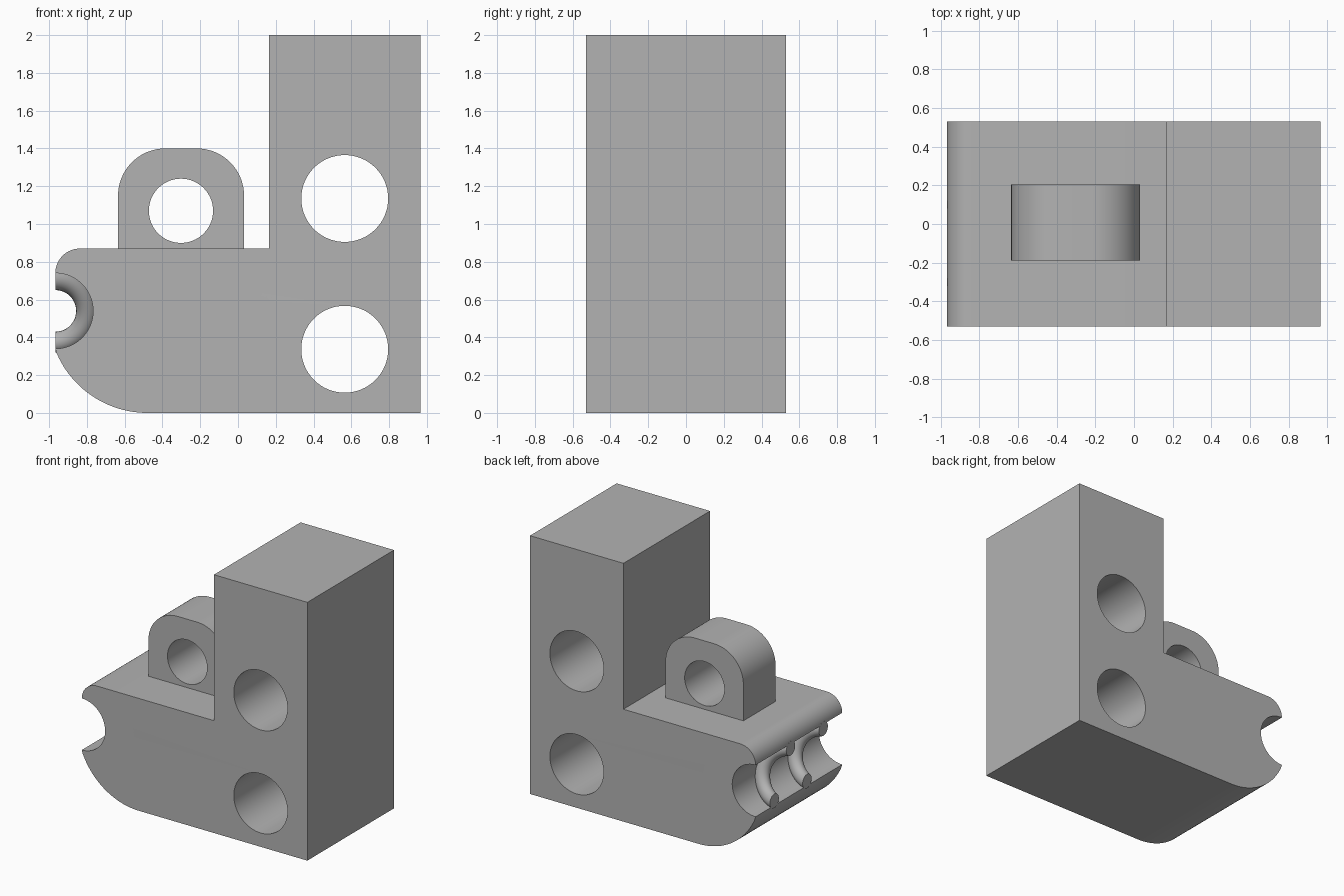
import bpy, bmesh
from math import sin, cos, pi, radians
from mathutils import Matrix

cube = bpy.data.objects.get("Cube")
if cube:
    bpy.data.objects.remove(cube, do_unlink=True)

grey = bpy.data.materials.new("plain grey")
grey.use_nodes = True
colour = (0.45, 0.45, 0.45, 1)
grey.diffuse_color = colour
grey.node_tree.nodes["Principled BSDF"].inputs["Base Color"].default_value = colour


def arc(cx, cz, r, start, end, steps=24):
    """Points on an arc, angles in degrees."""
    angles = [radians(start + (end - start) * i / steps) for i in range(steps + 1)]
    return [(cx + r * cos(a), cz + r * sin(a)) for a in angles]


def circle(cx, cz, r):
    return arc(cx, cz, r, 0, 360, 64)[:-1]


def finish(name, bm):
    bmesh.ops.recalc_face_normals(bm, faces=bm.faces)
    mesh = bpy.data.meshes.new(name)
    bm.to_mesh(mesh)
    bm.free()
    mesh.materials.append(grey)
    obj = bpy.data.objects.new(name, mesh)
    bpy.context.collection.objects.link(obj)
    bpy.ops.object.select_all(action='DESELECT')
    obj.select_set(True)
    bpy.context.view_layer.objects.active = obj
    bpy.ops.object.shade_smooth_by_angle(angle=radians(30))
    return obj


def plate(name, loops, half_depth, y=0):
    """Extrude a front outline with holes along y."""
    curve = bpy.data.curves.new(name + " outline", 'CURVE')
    curve.dimensions = '2D'
    curve.fill_mode = 'BOTH'
    curve.extrude = half_depth
    for loop in loops:
        spline = curve.splines.new('POLY')
        spline.points.add(len(loop) - 1)
        for point, (px, pz) in zip(spline.points, loop):
            point.co = (px, pz, 0, 1)
        spline.use_cyclic_u = True
    helper = bpy.data.objects.new(name + " outline", curve)
    bpy.context.collection.objects.link(helper)
    bpy.context.view_layer.update()
    mesh = bpy.data.meshes.new_from_object(
        helper.evaluated_get(bpy.context.evaluated_depsgraph_get()))
    bm = bmesh.new()
    bm.from_mesh(mesh)
    bpy.data.objects.remove(helper, do_unlink=True)
    bpy.data.curves.remove(curve)
    bpy.data.meshes.remove(mesh)
    bmesh.ops.remove_doubles(bm, verts=bm.verts, dist=0.0001)
    bm.transform(Matrix.Translation((0, y, 0)) @ Matrix.Rotation(pi / 2, 4, 'X'))
    return finish(name, bm)


# L-shaped body with a half-round groove in its nose and two through holes
nose_x, groove_z, groove_r = -0.967, 0.54, 0.2
body = [(0.965, 0), (0.965, 2), (0.165, 2), (0.165, 0.87)]
body += arc(-0.837, 0.87 - 0.13, 0.13, 90, 180)
body += arc(nose_x, groove_z, groove_r, 90, -90, 40)[1:]
body += arc(-0.48, 0.523, 0.523, 200.5, 270)[1:]
plate("body", [body, circle(0.565, 1.135, 0.23), circle(0.565, 0.337, 0.23)], 0.53)

# Rounded lug with a pin hole
lug = [(-0.635, 0.86), (0.032, 0.86)]
lug += arc(-0.218, 1.15, 0.25, 0, 90)
lug += arc(-0.385, 1.15, 0.25, 90, 180)
plate("lug", [lug, circle(-0.302, 1.07, 0.17)], 0.197, 0.008)


# Spiral thread ribs crossing the groove
def thread_rib(name, y_low, y_high, path_r=0.165, rib_r=0.055, steps=40, sides=20):
    bm = bmesh.new()
    rings = []
    for i in range(steps + 1):
        t = i / steps
        a = -pi / 2 + pi * t
        ring = []
        for j in range(sides):
            b = 2 * pi * j / sides
            r = path_r + rib_r * cos(b)
            ring.append(bm.verts.new((nose_x + r * cos(a),
                                      y_low + (y_high - y_low) * t + rib_r * sin(b),
                                      groove_z + r * sin(a))))
        rings.append(ring)
    for first, second in zip(rings, rings[1:]):
        for j in range(sides):
            k = (j + 1) % sides
            bm.faces.new((first[j], first[k], second[k], second[j]))
    bm.faces.new(rings[0])
    bm.faces.new(rings[-1])
    return finish(name, bm)


for label, y in (("back", 0.3), ("front", -0.1)):
    thread_rib(label + " thread rib", y, y - 0.2)
